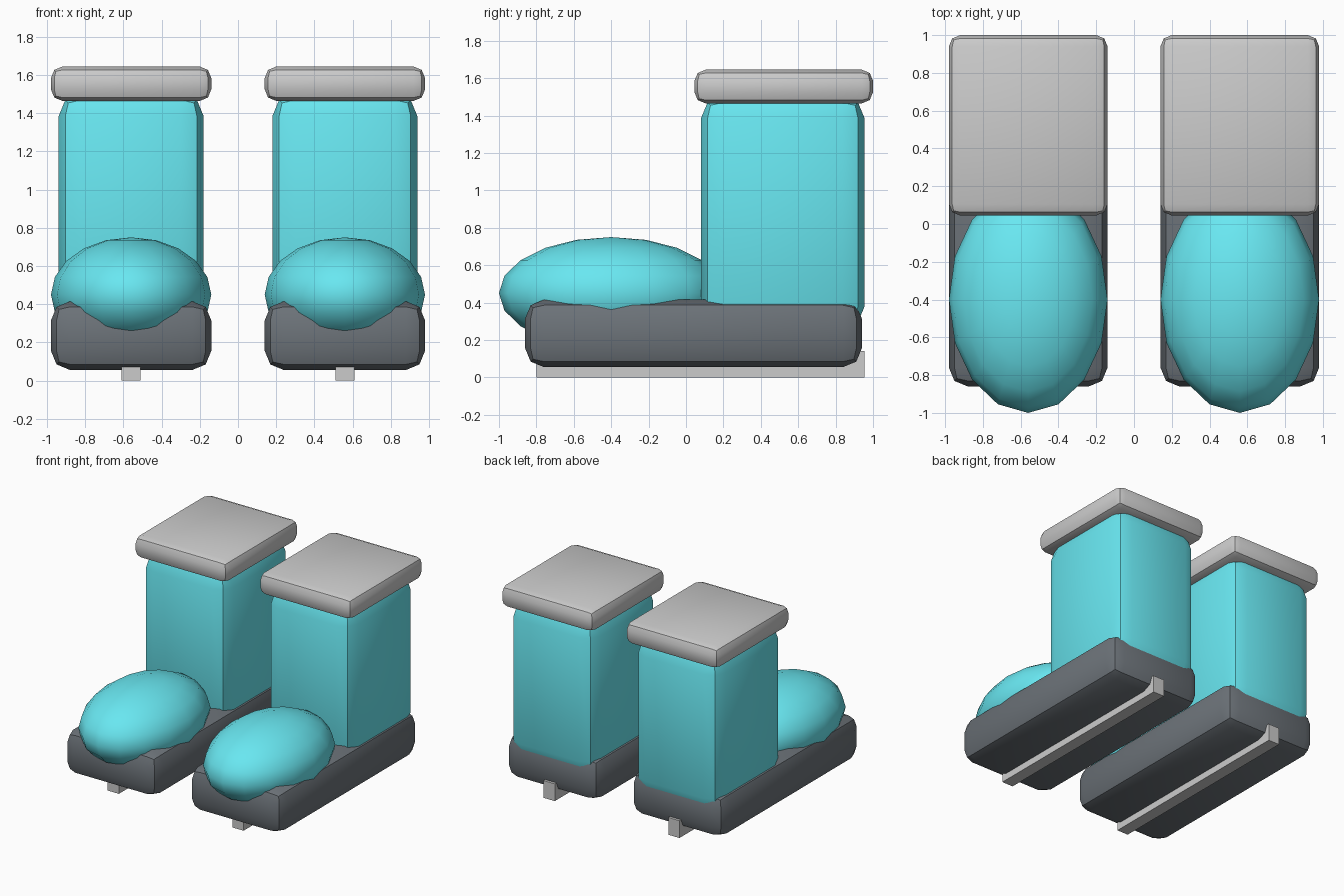
import bpy

if "Cube" in bpy.data.objects:
    bpy.data.objects.remove(bpy.data.objects["Cube"])


def material(name, color):
    m = bpy.data.materials.new(name)
    m.diffuse_color = color
    m.use_nodes = True
    m.node_tree.nodes["Principled BSDF"].inputs["Base Color"].default_value = m.diffuse_color
    return m


teal = material("teal", (0.14, 0.8, 0.88, 1))
black = material("black", (0.15, 0.17, 0.19, 1))


def finish(ob, name, mat):
    ob.name = name
    if mat:
        ob.data.materials.append(mat)
    bpy.ops.object.transform_apply(location=False, rotation=False, scale=True)


def box(name, x, y, z, width, mat=None, bevel=0.0):
    """Box centred on x, spanning the y and z ranges, with a two-step rounded edge."""
    bpy.ops.mesh.primitive_cube_add(
        size=1, location=(x, (y[0] + y[1]) / 2, (z[0] + z[1]) / 2))
    ob = bpy.context.object
    ob.scale = (width, y[1] - y[0], z[1] - z[0])
    finish(ob, name, mat)
    if bevel:
        mod = ob.modifiers.new("rounded_edges", 'BEVEL')
        mod.width = bevel
        mod.segments = 2
        bpy.ops.object.modifier_apply(modifier=mod.name)
        bpy.ops.object.shade_smooth_by_angle(angle=0.52)
    return ob


for side, x in (("left", 0.56), ("right", -0.56)):
    # Thick sole with a runner strip underneath
    box(side + "_sole", x, (-0.86, 0.94), (0.055, 0.415), 0.84, black, 0.1)
    box(side + "_runner", x, (-0.80, 0.955), (0, 0.14), 0.10)

    # Upright shaft and overhanging cuff
    box(side + "_shaft", x, (0.08, 0.955), (0.26, 1.505), 0.76, teal, 0.12)
    box(side + "_cuff", x, (0.045, 1.0), (1.465, 1.645), 0.84, None, 0.06)

    # Bulbous toe
    bpy.ops.mesh.primitive_uv_sphere_add(
        segments=16, ring_count=10, radius=1, location=(x, -0.40, 0.45))
    toe = bpy.context.object
    toe.scale = (0.42, 0.60, 0.30)
    finish(toe, side + "_toe", teal)
    bpy.ops.object.shade_smooth()
